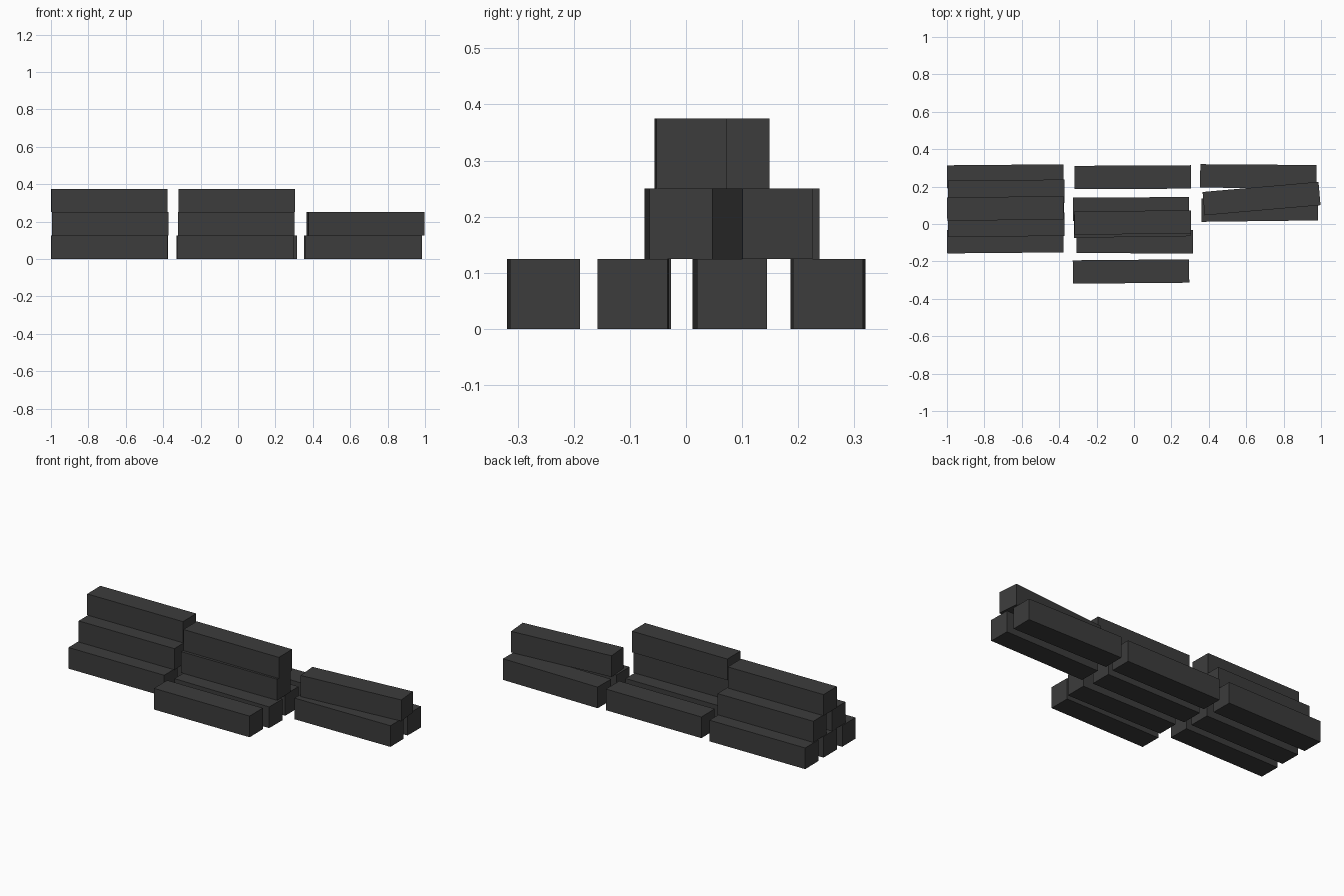
import bpy
from math import radians

cube = bpy.data.objects.get("Cube")
if cube:
    bpy.data.objects.remove(cube, do_unlink=True)

# One dark grey for every bar
grey = bpy.data.materials.new("dark_grey")
grey.use_nodes = True
colour = (0.045, 0.045, 0.045, 1)
grey.diffuse_color = colour
grey.node_tree.nodes["Principled BSDF"].inputs["Base Color"].default_value = colour

LENGTH, SIDE = 0.622, 0.125


def bar(name, x, y, level, turn=0.5):
    """Square bar lying along x on the given layer, turned slightly about z."""
    bpy.ops.mesh.primitive_cube_add(size=1, location=(x, y, (level + 0.5) * SIDE))
    ob = bpy.context.object
    ob.name = name
    ob.scale = (LENGTH, SIDE, SIDE)
    ob.rotation_euler.z = radians(turn)
    ob.data.materials.append(grey)


# Tall pyramid stack on the -x side
bar("right_bottom_front", -0.688, -0.092, 0)
bar("right_bottom_middle", -0.685, 0.078, 0)
bar("right_bottom_back", -0.688, 0.254, 0)
bar("right_second_front", -0.683, -0.004, 1)
bar("right_second_back", -0.683, 0.172, 1, 0.6)
bar("right_top", -0.688, 0.083, 2, 0.6)

# Centre stack with a wide base and a narrow tower
bar("centre_bottom_front", -0.016, -0.254, 0)
bar("centre_bottom_inner_front", 0.004, -0.094, 0, -0.3)
bar("centre_bottom_inner_back", -0.016, 0.08, 0, 0.3)
bar("centre_bottom_back", -0.007, 0.25, 0, 0.3)
bar("centre_second", -0.01, -0.007, 1, 0.8)
bar("centre_top", -0.007, 0.008, 2, 0.3)

# Low stack on the +x side, with its upper bar askew
bar("left_bottom_front", 0.672, 0.078, 0, 0.7)
bar("left_bottom_back", 0.665, 0.255, 0, -0.4)
bar("left_second", 0.682, 0.136, 1, 5)
